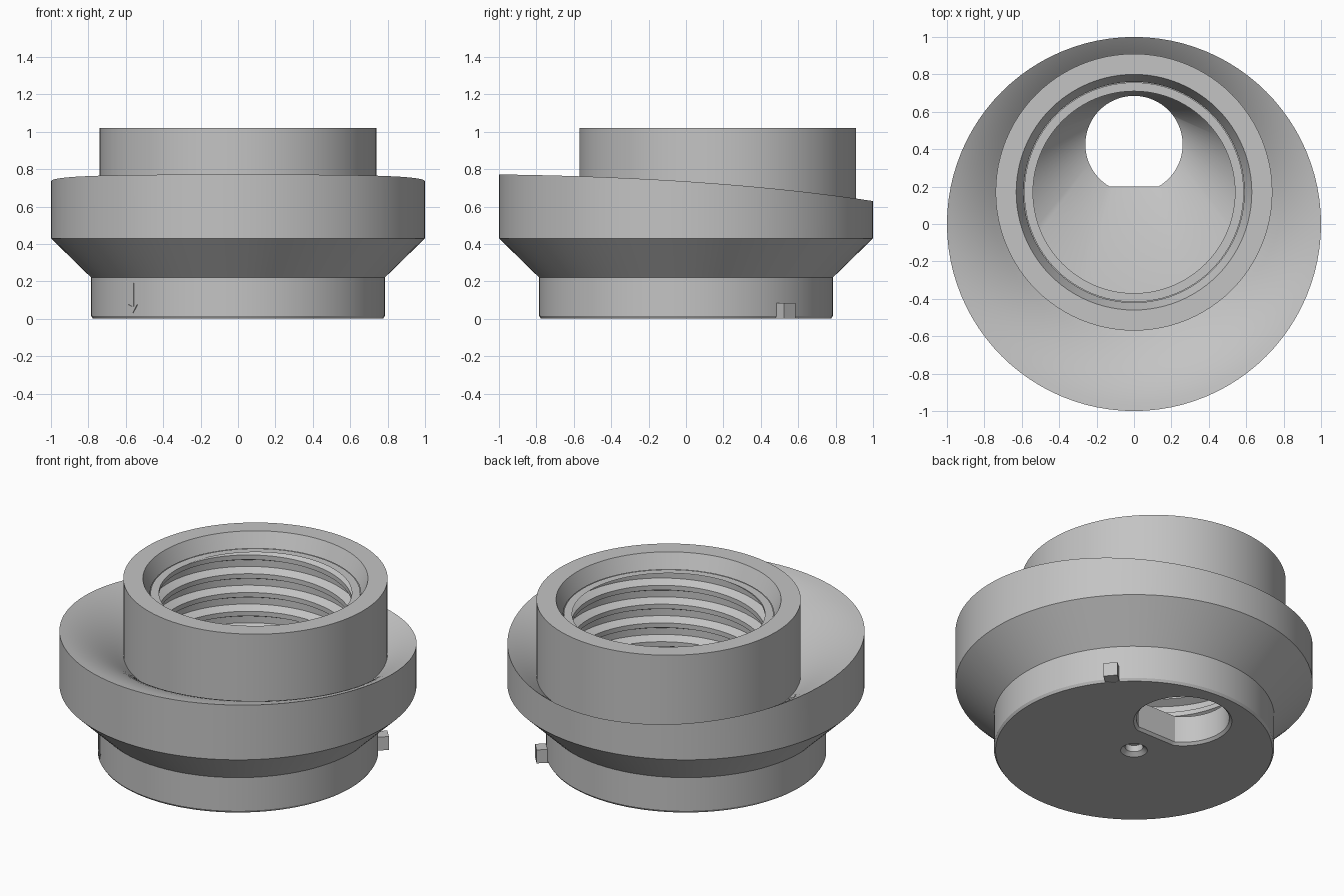
import bpy, bmesh, math
from mathutils import Matrix, Vector

if "Cube" in bpy.data.objects:
    bpy.data.objects.remove(bpy.data.objects["Cube"])

SEG = 96
AXIS = 0.17                          # collar and bore axis, offset towards the back
HOLE_Y, HOLE_R, HOLE_FLAT = 0.425, 0.26, 0.2
THREAD_TOP, THREAD_END, PITCH = 0.93, 0.40, 0.116

grey = bpy.data.materials.new("light_grey")
grey.use_nodes = True
grey.diffuse_color = (0.55, 0.55, 0.55, 1)
grey.node_tree.nodes["Principled BSDF"].inputs["Base Color"].default_value = (0.55, 0.55, 0.55, 1)


def finish(name, bm, smooth=True):
    bmesh.ops.remove_doubles(bm, verts=bm.verts, dist=0.0002)
    bmesh.ops.dissolve_degenerate(bm, edges=bm.edges, dist=0.0001)
    mesh = bpy.data.meshes.new(name)
    bm.to_mesh(mesh)
    bm.free()
    mesh.materials.append(grey)
    obj = bpy.data.objects.new(name, mesh)
    bpy.context.collection.objects.link(obj)
    if smooth:
        bpy.ops.object.select_all(action="DESELECT")
        obj.select_set(True)
        bpy.context.view_layer.objects.active = obj
        bpy.ops.object.shade_smooth_by_angle(angle=math.radians(30))
    return obj


def skin(name, rows):
    """Join rows of points, each running once around, into a surface."""
    bm = bmesh.new()
    grid = [[bm.verts.new(p) for p in row] for row in rows]
    for a, b in zip(grid, grid[1:]):
        for i in range(SEG):
            bm.faces.new((a[i], a[i + 1], b[i + 1], b[i]))
    return finish(name, bm)


def ring(r, z, cy=0.0):
    angles = [math.tau * i / SEG for i in range(SEG + 1)]
    return [Vector((r * math.cos(a), cy + r * math.sin(a), z)) for a in angles]


def bowl_height(p):
    d = math.hypot(p.x, p.y - AXIS) - 0.83
    return 0.629 + 0.75 * d - 0.975 * d * d


def on_bowl(points):
    return [Vector((p.x, p.y, bowl_height(p))) for p in points]


def d_ring(z, grow=0.0):
    """Round outline with one flat side."""
    pts = ring(HOLE_R + grow, z, HOLE_Y)
    for p in pts:
        p.y = max(p.y, HOLE_FLAT - grow)
    return pts


# Body: base, flared underside, rim wall
skin("body", [ring(0.775, 0), ring(0.785, 0.015), ring(0.785, 0.22),
              ring(1, 0.43), on_bowl(ring(1, 0))])

# Dished top running from the rim down to the collar
steps = 10
outer, inner = ring(1, 0), ring(0.74, 0, AXIS)
skin("dished_top", [on_bowl([p.lerp(q, k / steps) for p, q in zip(outer, inner)])
                    for k in range(steps + 1)])

# Collar with a chamfered mouth
skin("collar", [ring(0.74, 0.55, AXIS), ring(0.74, 1.02, AXIS),
                ring(0.63, 1.02, AXIS), ring(0.59, THREAD_TOP, AXIS)])

# Helical internal thread, trimmed flat at both ends
rows = []
turns = math.ceil((THREAD_TOP - THREAD_END) / PITCH) + 2
for turn in range(turns):
    for part, r in ((0, 0.54), (0.25, 0.54), (0.45, 0.587), (0.8, 0.587)):
        row = ring(r, 0, AXIS)
        for i, p in enumerate(row):
            z = THREAD_TOP + PITCH * (i / SEG - turn - part + 0.5)
            p.z = min(THREAD_TOP, max(THREAD_END, z))
        rows.append(row)
skin("thread", rows)

# Funnel from the bore to the outlet
skin("funnel", [ring(0.59, THREAD_END, AXIS), ring(0.54, THREAD_END, AXIS),
                d_ring(0.18), d_ring(0.015), d_ring(0, 0.015)])

# Centre dimple in the underside
skin("centre_dimple", [ring(0, 0.06), ring(0.05, 0.06), ring(0.05, 0.02), ring(0.075, 0)])

# Flat underside with the two openings
bm = bmesh.new()
for loop in (ring(0.775, 0), d_ring(0, 0.015), ring(0.075, 0)):
    vs = [bm.verts.new(p) for p in loop[:-1]]
    for i, v in enumerate(vs):
        bm.edges.new((v, vs[i - 1]))
bmesh.ops.triangle_fill(bm, use_beauty=True, edges=bm.edges[:])
for f in bm.faces:
    f.normal_update()
    if f.normal.z > 0:
        f.normal_flip()
finish("underside", bm, smooth=False)

# Alignment tab on the base
bm = bmesh.new()
bmesh.ops.create_cube(bm, size=1)
bmesh.ops.scale(bm, vec=(0.1, 0.08, 0.083), verts=bm.verts)
bmesh.ops.translate(bm, vec=(0.795, 0, 0.0435), verts=bm.verts)
bmesh.ops.rotate(bm, matrix=Matrix.Rotation(math.radians(41), 3, "Z"), verts=bm.verts)
finish("alignment_tab", bm, smooth=False)

# Thin arrow mark pointing down on the base
half = [(0, 0.03), (0.032, 0.075), (0.007, 0.065), (0.007, 0.19)]
outline = half + [(-x, z) for x, z in reversed(half[1:])]
bm = bmesh.new()
face = bm.faces.new([bm.verts.new((0.782, t, z)) for t, z in outline])
out = bmesh.ops.extrude_face_region(bm, geom=[face])
bmesh.ops.translate(bm, vec=(0.007, 0, 0),
                    verts=[v for v in out["geom"] if isinstance(v, bmesh.types.BMVert)])
bmesh.ops.recalc_face_normals(bm, faces=bm.faces)
bmesh.ops.rotate(bm, matrix=Matrix.Rotation(math.radians(224.5), 3, "Z"), verts=bm.verts)
finish("arrow_mark", bm, smooth=False)
